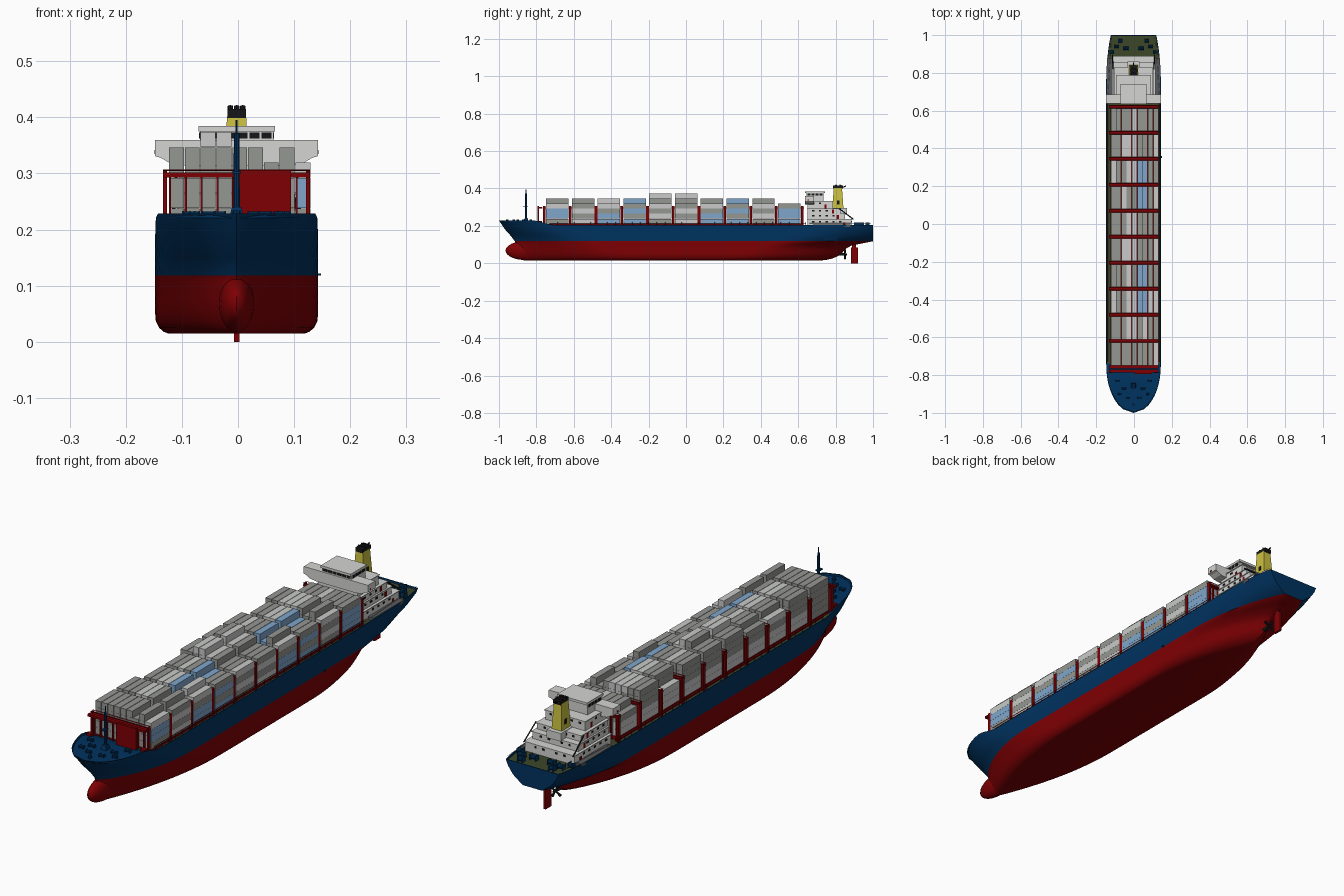
import bpy, bmesh, math, random
from mathutils import Vector, Matrix

if "Cube" in bpy.data.objects:
    bpy.data.objects.remove(bpy.data.objects["Cube"])
random.seed(4)
SHIFT = -0.0025

COL = {"hull_blue": (0.0, 0.032, 0.115), "red": (0.21, 0.0, 0.001),
       "box_grey": (0.30, 0.31, 0.29), "light_grey": (0.58, 0.59, 0.58),
       "box_blue": (0.21, 0.38, 0.60), "white": (0.66, 0.66, 0.65),
       "yellow": (0.60, 0.53, 0.05), "black": (0.008, 0.008, 0.009),
       "olive_deck": (0.045, 0.062, 0.022), "dark_grey": (0.10, 0.105, 0.11)}
NAMES = list(COL)
MATS = []
for n, c in COL.items():
    m = bpy.data.materials.new(n)
    m.diffuse_color = (*c, 1)
    m.use_nodes = True
    m.node_tree.nodes["Principled BSDF"].inputs["Base Color"].default_value = m.diffuse_color
    MATS.append(m)


class Part:
    """Collects simple solids in one named object."""
    def __init__(self, name):
        self.name, self.bm = name, bmesh.new()

    def paint(self, verts, mat):
        for f in {f for v in verts for f in v.link_faces}:
            f.material_index = NAMES.index(mat)

    def box(self, x0, x1, y0, y1, z0, z1, mat, top=1.0):
        c = Vector(((x0 + x1) / 2, (y0 + y1) / 2, (z0 + z1) / 2))
        M = Matrix.Translation(c) @ Matrix.Diagonal((x1 - x0, y1 - y0, z1 - z0, 1))
        vs = bmesh.ops.create_cube(self.bm, size=1, matrix=M)["verts"]
        for v in vs:
            if v.co.z > c.z:
                v.co.x, v.co.y = c.x + (v.co.x - c.x) * top, c.y + (v.co.y - c.y) * top
        self.paint(vs, mat)

    def both(self, x0, x1, *a):
        self.box(x0, x1, *a)
        self.box(-x1, -x0, *a)

    def rod(self, a, b, r, mat, n=6, r2=None):
        a, b = Vector(a), Vector(b)
        M = Matrix.Translation((a + b) / 2) @ (b - a).to_track_quat('Z', 'Y').to_matrix().to_4x4()
        vs = bmesh.ops.create_cone(self.bm, cap_ends=True, segments=n, radius1=r,
                                   radius2=r if r2 is None else r2, depth=(b - a).length, matrix=M)["verts"]
        self.paint(vs, mat)

    def prism_y(self, pts, y0, y1, mat):
        vs = [[self.bm.verts.new((x, y, z)) for x, z in pts] for y in (y0, y1)]
        self.bm.faces.new(vs[0])
        self.bm.faces.new(vs[1][::-1])
        for i in range(len(pts)):
            j = (i + 1) % len(pts)
            self.bm.faces.new((vs[0][i], vs[1][i], vs[1][j], vs[0][j]))
        self.paint(vs[0] + vs[1], mat)

    def done(self, smooth=False):
        bmesh.ops.recalc_face_normals(self.bm, faces=self.bm.faces[:])
        bmesh.ops.translate(self.bm, verts=self.bm.verts[:], vec=(SHIFT, 0, 0))
        me = bpy.data.meshes.new(self.name)
        self.bm.to_mesh(me)
        for m in MATS:
            me.materials.append(m)
        ob = bpy.data.objects.new(self.name, me)
        bpy.context.collection.objects.link(ob)
        if smooth:
            bpy.ops.object.select_all(action='DESELECT')
            ob.select_set(True)
            bpy.context.view_layer.objects.active = ob
            bpy.ops.object.shade_smooth_by_angle(angle=math.radians(35))


# Hull lofted through waterlines: z, half beam, bow y, entry length, entry power, stern y, transom, run length
LEVELS = [(.015, .122, -.86, .60, 1.0, .72, 0, .50), (.018, .130, -.88, .60, 1.0, .75, 0, .50),
          (.025, .138, -.89, .59, .95, .78, 0, .50), (.037, .144, -.90, .57, .92, .81, 0, .50),
          (.055, .1455, -.91, .54, .9, .835, 0, .50), (.075, .1455, -.915, .50, .88, .85, 0, .48),
          (.095, .1455, -.915, .46, .85, .885, .03, .48), (.108, .1455, -.915, .43, .82, .95, .15, .46),
          (.118, .1455, -.915, .41, .8, 1.0, .30, .45), (.15, .1455, -.94, .36, .7, 1.0, .60, .38),
          (.18, .1455, -.967, .30, .6, 1.0, .75, .30), (None, .1445, -1.0, .25, .5, 1.0, .83, .25)]


def clamp(t):
    return min(1.0, max(0.0, t))


def sheer(y):
    t = clamp((y + .80) / .08)
    return .229 * (1 - t) + .204 * t


hull = Part("hull")
N = 48
rows = []
for z, B, y0, le, p, y1, w, lr in LEVELS:
    row = []
    for i in range(N + 1):
        u = i / N
        u = .45 * u + .55 * (1 - math.cos(math.pi * u)) / 2
        y = y0 + (y1 - y0) * u
        t, s = clamp((y - y0) / le), clamp((y1 - y) / lr)
        h = B * clamp(1 - (1 - t) ** 2) ** p * (w + (1 - w) * clamp(1 - (1 - s) ** 2) ** .9)
        row.append((h, y, sheer(y) if z is None else z))
    rows.append(row)
top = rows[-1]
rows.append([(max(0, h - .004), min(.996, max(-.994, y)), z) for h, y, z in top])
rows.append([(h, y, z - .008) for h, y, z in rows[-1]])
grid = [[[hull.bm.verts.new((s * h, y, z)) for h, y, z in r] for r in rows] for s in (1, -1)]
WL = 8
for k in range(len(rows) - 1):
    mat = NAMES.index("red" if k < WL else "hull_blue")
    for g in grid:
        for i in range(N):
            hull.bm.faces.new((g[k][i], g[k][i + 1], g[k + 1][i + 1], g[k + 1][i])).material_index = mat
    hull.bm.faces.new((grid[0][k][N], grid[1][k][N], grid[1][k + 1][N], grid[0][k + 1][N])).material_index = mat
for k in (0, len(rows) - 1):
    for i in range(N):
        f = hull.bm.faces.new((grid[0][k][i], grid[0][k][i + 1], grid[1][k][i + 1], grid[1][k][i]))
        f.material_index = NAMES.index("red" if k == 0 else "hull_blue" if rows[k][i][1] < -.77 else "olive_deck")
bmesh.ops.remove_doubles(hull.bm, verts=hull.bm.verts[:], dist=1e-5)
hull.done(True)

# Bulbous bow
bulb = Part("bulbous_bow")
M = Matrix.Translation((0, -.855, .068)) @ Matrix.Diagonal((.032, .11, .051, 1))
bulb.paint(bmesh.ops.create_uvsphere(bulb.bm, u_segments=24, v_segments=16, radius=1, matrix=M)["verts"], "red")
bulb.done(True)

# Rudder, propeller and pilot step
rud = Part("rudder")
rud.box(-.005, .005, .882, .92, 0, .085, "red")
rud.box(-.003, .003, .888, .91, .08, .12, "red")
rud.done()
prop = Part("propeller")
prop.rod((0, .80, .048), (0, .862, .048), .008, "black", 12, .005)
for a in range(4):
    d = Vector((math.cos(a * math.pi / 2 + .5), 0, math.sin(a * math.pi / 2 + .5)))
    c = Vector((0, .85, .048))
    prop.rod(c, c + d * .028, .003, "black", 6, .006)
prop.done()
step = Part("pilot_step")
step.box(.144, .1505, .35, .36, .118, .122, "hull_blue")
step.done()

# Containers: ten bays of nine columns, the tall stacks on the port side amidships
CY = [-.688 + .1378 * i for i in range(10)]
TH, CW, BASE = .0272, .0282, .211
cont = Part("containers")
for b, cy in enumerate(CY):
    for c in range(9):
        n = 4 if b == 9 else 5
        if b in (4, 5) and c in (2, 3):
            n = 6
        elif c == 0:
            n -= random.choice((0, 1, 2))
        elif c in (6, 8):
            n = 4
        elif c == 7 and random.random() < .4:
            n -= 1
        x = (c - 4) * CW + .0055
        shade = "light_grey" if c in (3, 4) and b % 3 else "box_grey"
        for t in range(n):
            mat = shade if random.random() < .7 else random.choice(("box_grey", "light_grey"))
            if c == 8:
                blue = b in (0, 2, 3, 6, 7, 9) and t < 3 and (t + b) % 4
                mat = "box_blue" if blue else "light_grey" if (t + b) % 2 else "box_grey"
            if c in (5, 6) and b in (2, 3, 6, 7) and t >= n - 2:
                mat = "box_blue"
            if c == 0 and t < 2:
                mat = "light_grey"
            if b == 0 and c < 5:
                mat = "box_grey"
            cont.box(x - .0132, x + .0132, cy - .06, cy + .06, BASE + t * TH, BASE + t * TH + .0268, mat)
cont.done()

# Hatch coamings under the containers
hatch = Part("hatch_covers")
for cy in CY:
    hatch.box(-.122, .126, cy - .062, cy + .062, .195, .2108, "red")
hatch.done()

# Lashing bridges between bays
lash = Part("lashing_bridges")
for i in range(11):
    y = -.757 + .1378 * i
    lash.both(.124, .131, y - .007, y + .007, .195, .305, "red")
    lash.box(-.131, .131, y - .009, y + .009, .293, .299, "red")
    for s in (-1, 1):
        lash.rod((-.131, y + s * .008, .306), (.131, y + s * .008, .306), .0012, "red", 4)
    for k in range(-4, 5):
        x = k * .0282 - .006
        lash.box(x - .002, x + .002, y - .005, y + .005, .195, .293, "red")
lash.box(.005, .097, -.795, -.785, .215, .306, "red")
lash.box(-.131, .131, -.785, -.77, .293, .302, "red")
lash.both(.112, .131, -.79, -.77, .21, .225, "red")
lash.done()

# Side rails along the main deck
rail = Part("deck_rails")
for s in (-1, 1):
    for z in (.212, .221):
        rail.rod((s * .137, -.73, z), (s * .137, .64, z), .001, "red", 4)
    for k in range(32):
        y = -.73 + k * 1.37 / 31
        rail.rod((s * .137, y, .195), (s * .137, y, .221), .001, "red", 4)
    rail.rod((s * .138, .66, .214), (s * .118, .99, .214), .0008, "white", 4)
rail.done()

# Foremast
mast = Part("foremast")
mast.rod((0, -.855, .215), (0, -.855, .372), .0065, "hull_blue", 10, .005)
mast.rod((0, -.855, .37), (0, -.855, .395), .0018, "hull_blue")
mast.box(-.008, .008, -.872, -.845, .30, .304, "hull_blue")
mast.box(-.014, .014, -.87, -.84, .215, .24, "hull_blue", .6)
mast.done()

# Winches and bollards on the bow and stern decks
gear = Part("mooring_gear")
for s in (-1, 1):
    for x, y, z, w in ((.05, -.87, .22, .010), (.085, -.83, .22, .009), (.03, -.92, .22, .008), (.075, -.9, .22, .007),
                       (.04, .93, .195, .012), (.09, .94, .195, .011), (.07, .97, .195, .008), (.115, .91, .195, .008)):
        k = .6 if y < 0 else 1
        gear.rod((s * x - w, y, z + .012 * k), (s * x + w, y, z + .012 * k), .009 * k, "hull_blue", 10)
        gear.both(s * x + w, s * x + w + .003, y - .011 * k, y + .011 * k, z, z + .022 * k, "hull_blue")
gear.rod((0, -.955, .22), (0, -.955, .234), .007, "hull_blue", 8)
gear.done()

# Accommodation block in stepped decks
house = Part("deckhouse")
DECKS = [(.112, .885, .195, .235), (.104, .85, .235, .265), (.100, .825, .265, .292), (.090, .785, .292, .332)]
for w, ye, z0, z1 in DECKS:
    house.box(-w, w, .65, ye, z0, z1, "white")
    house.box(-w - .003, w + .003, .647, ye + .004, z1 - .002, z1 + .001, "white")
    for k in range(int((ye - .69) / .036)):
        y = .675 + k * .036
        house.both(w, w + .0012, y, y + .012, z1 - .016, z1 - .008, "black")
    for x in (-.07, -.035, .025, .06):
        house.box(x, x + .010, ye, ye + .0012, z1 - .016, z1 - .008, "black")
    house.both(w, w + .0015, ye - .045, ye - .033, z0 + .002, z0 + .022, "red")
house.both(.115, .14, .68, .88, .195, .207, "dark_grey")
for s in (-1, 1):
    house.rod((s * .108, .82, .292), (s * .112, .895, .235), .003, "black", 4)
house.done()

# Bridge with tapered wings, windows and roof
bridge = Part("bridge")
wing = [(.1455, .36), (.1455, .331), (.135, .328), (.118, .318), (.09, .314)]
bridge.prism_y(wing + [(-x, z) for x, z in wing[::-1]], .637, .685, "white")
bridge.box(-.0655, .0655, .645, .735, .33, .377, "white")
bridge.box(-.068, .068, .636, .742, .375, .385, "white")
for k in range(6):
    x = -.062 + k * .0212
    bridge.box(x, x + .018, .6435, .645, .362, .373, "black")
for k in range(4):
    bridge.both(.0655, .067, .65 + k * .021, .666 + k * .021, .362, .373, "black")
bridge.both(.1455, .1462, .65, .657, .335, .342, "red")
bridge.done()

# Funnel with black cap and exhaust pipes
fun = Part("funnel")
fun.box(-.032, .032, .77, .86, .262, .295, "white")
fun.box(-.023, .023, .782, .842, .29, .402, "yellow", .74)
fun.box(-.0165, .0165, .787, .84, .399, .415, "black")
for x in (-.011, 0, .011):
    for y in (.80, .822):
        fun.rod((x, y, .41), (x, y + .004, .42), .005, "black", 8)
fun.rod((0, .835, .405), (0, .855, .413), .003, "black")
fun.both(.0205, .0225, .806, .82, .315, .335, "black")
fun.done()
